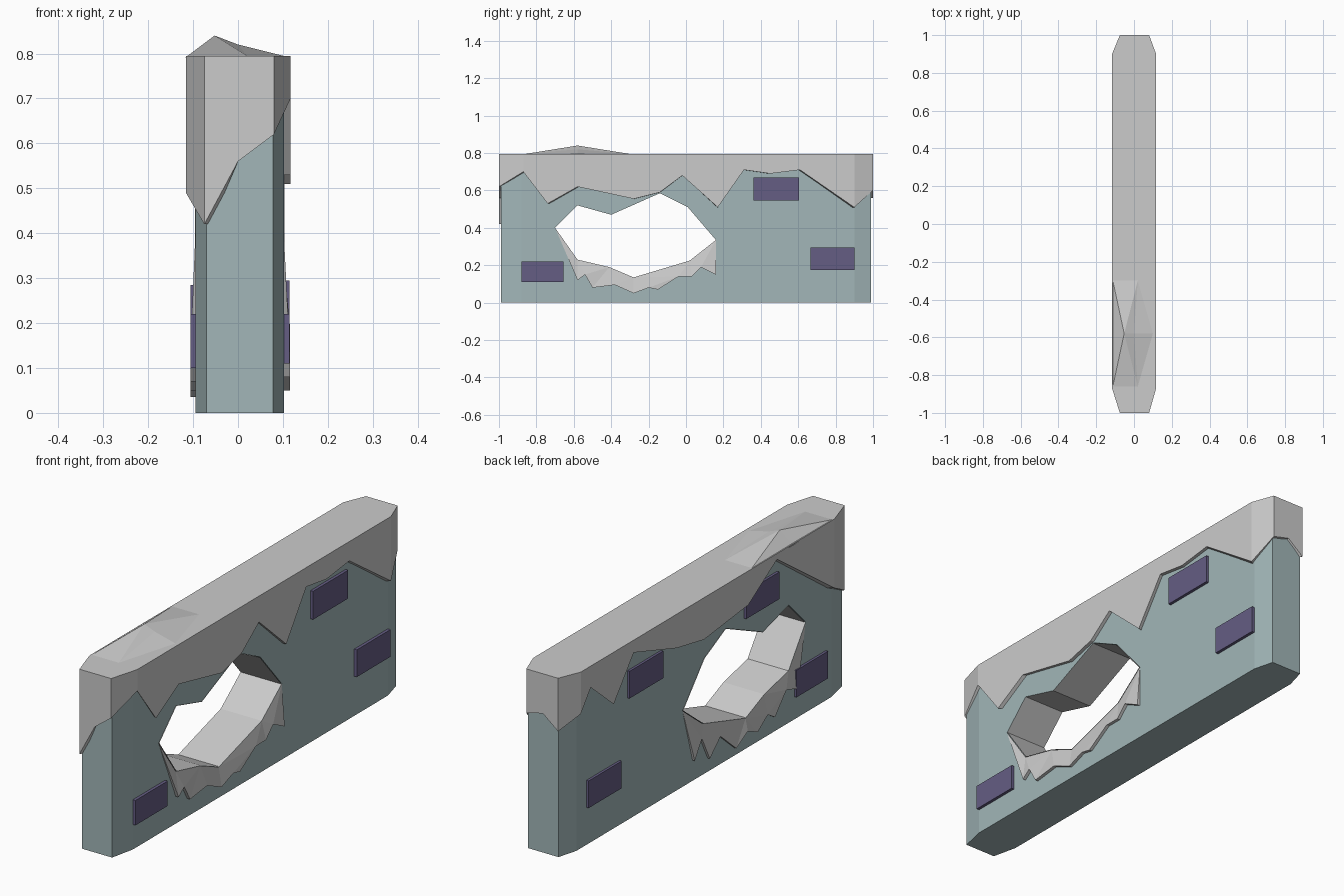
import bpy, bmesh

if "Cube" in bpy.data.objects:
    bpy.data.objects.remove(bpy.data.objects["Cube"])

def material(name, color):
    m = bpy.data.materials.new(name)
    m.diffuse_color = (*color, 1)
    m.use_nodes = True
    m.node_tree.nodes["Principled BSDF"].inputs["Base Color"].default_value = m.diffuse_color
    return m

def make(name, verts, faces, mat=None):
    me = bpy.data.meshes.new(name)
    me.from_pydata(verts, [], faces)
    bm = bmesh.new()
    bm.from_mesh(me)
    bmesh.ops.triangulate(bm, faces=[f for f in bm.faces if len(f.verts) > 4])
    bmesh.ops.recalc_face_normals(bm, faces=bm.faces)
    bm.to_mesh(me)
    bm.free()
    ob = bpy.data.objects.new(name, me)
    bpy.context.collection.objects.link(ob)
    if mat:
        me.materials.append(mat)
    return ob

def loft(name, a, b, caps=True, mat=None):
    """Join two matching rings, optionally closing both ends."""
    n = len(a)
    faces = [(i, (i + 1) % n, n + (i + 1) % n, n + i) for i in range(n)]
    if caps:
        faces += [tuple(range(n)), tuple(range(n, 2 * n))]
    return make(name, list(a) + list(b), faces, mat)

teal = material("wall_teal", (0.36, 0.47, 0.48))
purple = material("brick_purple", (0.13, 0.11, 0.23))

# Broken opening outline (y, z): upper edge, then the snowy lower edge
upper = [(-.58, .52), (-.4, .47), (-.14, .585), (.01, .51)]
rim = [(-.7, .40), (-.58, .23), (-.41, .19), (-.28, .135), (.02, .225), (.16, .335)]
hole = upper + rim[::-1]

# Wall slab with chamfered ends, opening cut through
plan = [(.102, -.88), (.102, .9), (.078, .99), (-.07, .99),
        (-.095, .9), (-.095, -.88), (-.07, -.99), (.078, -.99)]
wall = loft("wall", [(x, y, 0) for x, y in plan], [(x, y, .785) for x, y in plan], mat=teal)
cutter = loft("hole_cutter", [(-.3, y, z) for y, z in hole], [(.3, y, z) for y, z in hole])
cutter.hide_render = True
mod = wall.modifiers.new("hole", 'BOOLEAN')
mod.operation, mod.solver, mod.object = 'DIFFERENCE', 'EXACT', cutter
bpy.context.view_layer.objects.active = wall
bpy.ops.object.modifier_apply(modifier="hole")
bpy.data.objects.remove(cutter)

# Grey lining of the opening, facing inward
shrunk = [(-.27 + (y + .27) * .99, .36 + (z - .36) * .99) for y, z in hole]
lining = loft("hole_lining", [(-.096, y, z) for y, z in shrunk],
              [(.103, y, z) for y, z in shrunk], caps=False)
lining.data.flip_normals()

# Snow spilling over the lower rim on both faces
spill_right = [(.16, .15), (.08, .19), (.03, .14), (-.04, .14), (-.15, .07), (-.2, .08),
               (-.28, .05), (-.38, .095), (-.5, .08), (-.54, .15), (-.58, .12)]
spill_left = [(.09, .09), (.04, .17), (-.015, .06), (-.09, .13), (-.2, .035), (-.28, .08),
              (-.35, .05), (-.42, .1), (-.47, .07), (-.55, .16), (-.63, .135)]
for side, low, face, out in (("right", spill_right, .1, .116), ("left", spill_left, -.093, -.106)):
    r = len(rim)
    front = [((face * 1.02) if i < r else out, y, z) for i, (y, z) in enumerate(rim + low)]
    back = [(face * .97, y, z) for _, y, z in front]
    loft("hole_snow_" + side, front, back)

# Snow cap with an uneven hanging edge
edge_right = [(-.87, .70), (-.74, .53), (-.58, .62), (-.28, .555), (-.14, .59), (-.02, .68),
              (.17, .51), (.31, .71), (.45, .69), (.61, .71), (.9, .51)]
edge_left = [(.9, .61), (.83, .70), (.67, .565), (.53, .74), (.23, .645), (.04, .61),
             (-.27, .645), (-.47, .77), (-.87, .49)]
edge = [(.117, y, z) for y, z in edge_right]
edge += [(.08, 1, .60), (0, 1, .62), (-.075, 1, .56)]
edge += [(-.116, y, z) for y, z in edge_left]
edge += [(-.075, -1, .42), (0, -1, .56), (.08, -1, .62)]
n = len(edge)
verts = [(x * .8, y * .98, z) for x, y, z in edge] + edge + [(x, y, .795) for x, y, z in edge]
faces = [(k * n + i, k * n + (i + 1) % n, (k + 1) * n + (i + 1) % n, (k + 1) * n + i)
         for k in (0, 1) for i in range(n)]
faces.append(tuple(range(2 * n, 3 * n)))
make("snow_cap", verts, faces)

# Low drift on top of the cap
base = [(.1, -.58, .795), (.02, -.3, .795), (-.112, -.3, .795),
        (-.117, -.58, .79), (-.112, -.86, .795), (.02, -.86, .795)]
drift = base + [(-.052, -.58, .84), (0, -.58, .82)]
make("snow_drift", drift, [(0, 1, 7), (1, 6, 7), (1, 2, 6), (2, 3, 6), (3, 4, 6),
                           (4, 5, 6), (5, 7, 6), (5, 0, 7), (0, 5, 4, 3, 2, 1)])

# Exposed bricks on both faces: inner x, outer x, y range, z range
bricks = [(.09, .115, -.88, -.655, .11, .22), (.09, .115, .36, .605, .545, .67),
          (.09, .115, .665, .9, .175, .295), (-.106, -.085, .6, .83, .165, .285),
          (-.106, -.085, .31, .545, .54, .66), (-.106, -.085, -.5, -.27, .58, .7),
          (-.106, -.085, -.84, -.62, .1, .22)]
for i, (x0, x1, y0, y1, z0, z1) in enumerate(bricks):
    quad = [(y0, z0), (y1, z0), (y1, z1), (y0, z1)]
    loft(f"brick_{i + 1}", [(x0, y, z) for y, z in quad], [(x1, y, z) for y, z in quad], mat=purple)
